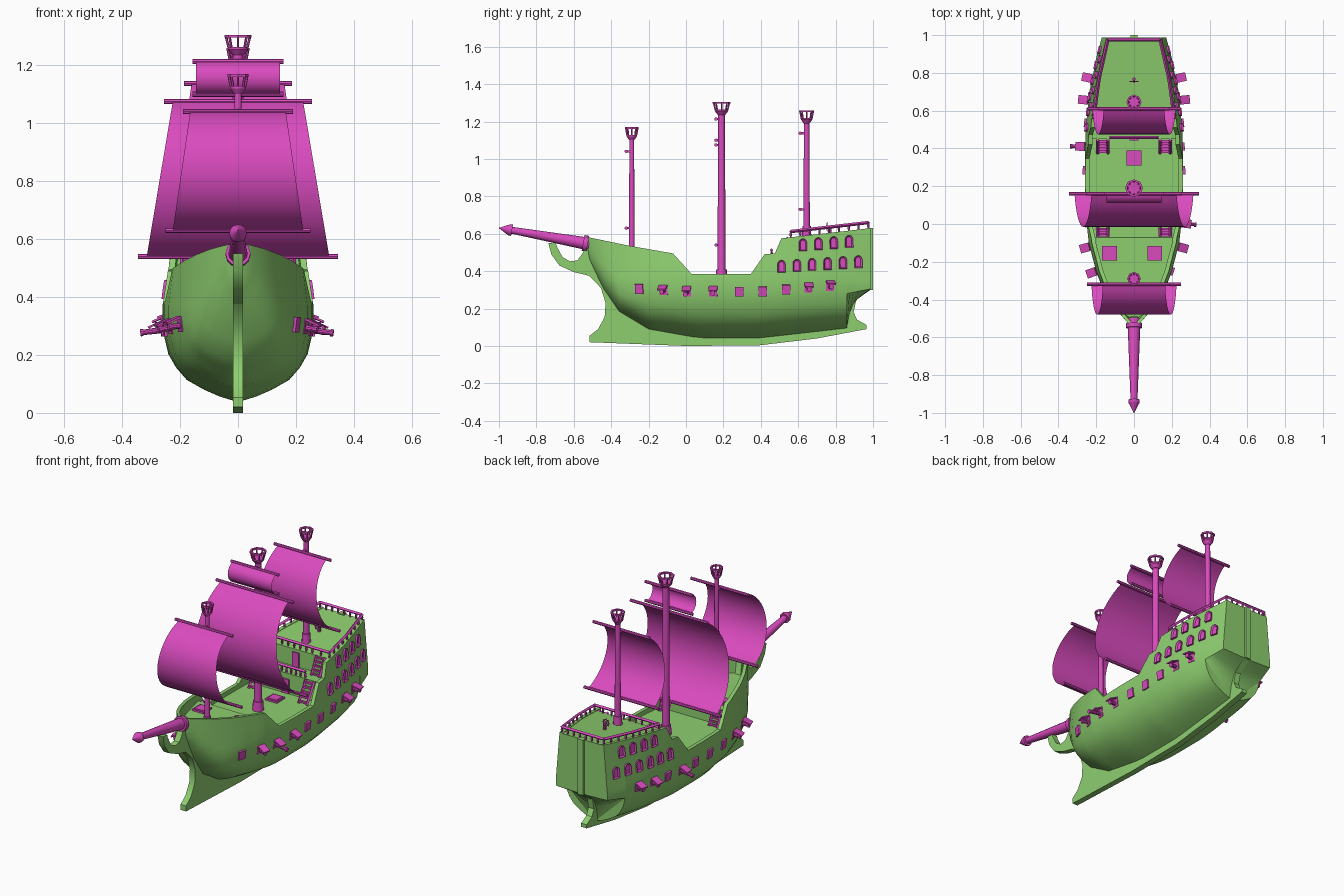
import bpy, bmesh, math
from mathutils import Matrix, Vector

if "Cube" in bpy.data.objects:
    bpy.data.objects.remove(bpy.data.objects["Cube"])

def material(name, col):
    m = bpy.data.materials.new(name)
    m.diffuse_color = col
    m.use_nodes = True
    m.node_tree.nodes["Principled BSDF"].inputs["Base Color"].default_value = m.diffuse_color
    return m

GREEN = material("hull_green", (0.27, 0.62, 0.16, 1))
PINK = material("rig_pink", (0.70, 0.07, 0.52, 1))

def finish(name, bm, mat, closed=True):
    if closed:
        bmesh.ops.recalc_face_normals(bm, faces=bm.faces)
    me = bpy.data.meshes.new(name)
    bm.to_mesh(me)
    bm.free()
    me.materials.append(mat)
    ob = bpy.data.objects.new(name, me)
    bpy.context.collection.objects.link(ob)
    bpy.ops.object.select_all(action='DESELECT')
    ob.select_set(True)
    bpy.context.view_layer.objects.active = ob
    bpy.ops.object.shade_smooth_by_angle(angle=math.radians(32))

def box(bm, c, s, m=Matrix()):
    bmesh.ops.create_cube(bm, size=1, matrix=m @ Matrix.Translation(c) @ Matrix.Diagonal((*s, 1)))

def cyl(bm, p, q, r1, r2=None, n=12):
    p, q = Vector(p), Vector(q)
    d = q - p
    m = Matrix.Translation((p + q) / 2) @ d.to_track_quat('Z', 'Y').to_matrix().to_4x4()
    bmesh.ops.create_cone(bm, cap_ends=True, segments=n, radius1=r1,
                          radius2=r1 if r2 is None else r2, depth=d.length, matrix=m)

def prism(bm, pts, vec):
    f = bm.faces.new([bm.verts.new(p) for p in pts])
    r = bmesh.ops.extrude_face_region(bm, geom=[f])
    bmesh.ops.translate(bm, vec=vec, verts=[v for v in r['geom'] if isinstance(v, bmesh.types.BMVert)])
    return [g for g in r['geom'] if isinstance(g, bmesh.types.BMFace)][0]

def lin(tab, t):
    if t <= tab[0][0]:
        return tab[0][1]
    for (a, u), (b, v) in zip(tab, tab[1:]):
        if t <= b:
            return u + (v - u) * (t - a) / (b - a)
    return tab[-1][1]

# Hull lines: beam, bottom, sheer, and section fullness
BEAM = [(-.54, .02), (-.5, .06), (-.45, .105), (-.35, .163), (-.25, .203), (-.1, .243), (.05, .26),
        (.25, .266), (.5, .26), (.7, .24), (.86, .205), (.99, .17)]
BOTTOM = [(-.54, .565), (-.517, .45), (-.44, .3), (-.357, .18), (-.2, .085), (.07, .037), (.39, .037), (.86, .09), (.99, .11)]
TOP = [(-.54, .585), (-.3, .535), (-.07, .495), (.03, .385), (.347, .385), (.42, .49), (.475, .495), (.51, .575), (.987, .63)]
FULL = [(0, 0), (.06, .22), (.23, .63), (.5, .88), (.75, .965), (1, 1)]

def hull_x(y, z):
    zb = lin(BOTTOM, y)
    s = lin(FULL, (z - zb) / max(.32 - zb, .13))
    return lin(BEAM, y) * s * (1 - max(0, z - .34) * .5)

def deck_z(y):
    zt = lin(TOP, y)
    d = .45 if y < -.07 else .355 if y < .45 else .475 if y < .55 else zt - .003
    return min(zt - .002, max(d, lin(BOTTOM, y) + .02))

def loft(name, ys, centre, edge):
    bm = bmesh.new()
    rings = []
    for y in ys:
        zb, zt, dk = edge(y), lin(TOP, y), deck_z(y)
        zm = max(.37, (zb + zt) / 2)
        zs = [zb + (zm - zb) * k for k in (0, .06, .13, .23, .36, .5, .75, 1)] + [(zm + zt) / 2, zt]
        half = [(hull_x(y, z), z) for z in zs]
        half += [(max(hull_x(y, zt) - .022, .002), zt), (max(hull_x(y, dk) - .022, .002), dk)]
        loop = [(0, centre(y))] + half + [(0, dk)] + [(-x, z) for x, z in reversed(half)]
        rings.append([bm.verts.new((x, y, z)) for x, z in loop])
    n = len(rings[0])
    for a, b in zip(rings, rings[1:]):
        for i in range(n):
            bm.faces.new((a[i], a[(i + 1) % n], b[(i + 1) % n], b[i]))
    bm.faces.new(rings[0])
    bm.faces.new(rings[-1])
    bmesh.ops.remove_doubles(bm, verts=bm.verts, dist=2e-4)
    finish(name, bm, GREEN)

bot = lambda y: lin(BOTTOM, y)
loft("hull", [-.54, -.53, -.517, -.5, -.475, -.44, -.4, -.357, -.3, -.25, -.2, -.15, -.1, -.0705, -.0695, -.02, .03,
              .1, .2, .347, .385, .42, .4495, .4505, .475, .51, .5495, .5505, .63, .7, .78, .86], bot, bot)
loft("stern_gallery", [.86, .875, .895, .92, .987],
     lambda y: lin([(.86, .09), (.875, .17), (.895, .22), (.92, .255), (.987, .3)], y),
     lambda y: lin([(.86, .28), (.987, .305)], y))

# Keel, beakhead loop and stern post
bm = bmesh.new()
KEEL = [(-.736, .55), (-.72, .49), (-.677, .43), (-.6, .395), (-.517, .375), (-.455, .31), (-.43, .23), (-.435, .155),
        (-.47, .09), (-.517, .053), (-.517, .02), (0, 0), (.39, .003), (.7, .04), (.965, .09), (.965, .112), (.915, .14),
        (.896, .18), (.91, .245), (.985, .3), (.84, .3), (.84, .12), (.39, .06), (.07, .06), (-.2, .11), (-.34, .2),
        (-.42, .32), (-.49, .45), (-.51, .57), (-.535, .57), (-.55, .5), (-.58, .458), (-.62, .452), (-.66, .475), (-.69, .53), (-.695, .548)]
prism(bm, [(-.018, y, z) for y, z in KEEL], (.036, 0, 0))
box(bm, (0, .985, .465), (.036, .03, .33))
finish("keel_and_stem", bm, GREEN)

# Bowsprit
bm = bmesh.new()
at = lambda y: (0, y, .547 + (-.53 - y) * .178)
cyl(bm, at(-.50), at(-.525), .034)
cyl(bm, at(-.525), at(-.55), .043)
cyl(bm, at(-.55), at(-.94), .033, .018)
cyl(bm, at(-.93), at(-.945), .03)
cyl(bm, at(-.945), at(-1.0), .03, .001)
finish("bowsprit", bm, PINK)

# Masts with crow's nests
for name, y, z0, z1, r, cr in [("fore", -.29, .44, 1.17, .014, .036), ("main", .19, .35, 1.305, .02, .047), ("mizzen", .645, .58, 1.26, .016, .04)]:
    bm = bmesh.new()
    cyl(bm, (0, y, z0), (0, y, z1 - .05), r * 1.1, r * .9)
    cyl(bm, (0, y, z0), (0, y, z0 + .06), r * 1.6, r * 1.4)
    finish(name + "_mast", bm, PINK)
    bm = bmesh.new()
    cyl(bm, (0, y, z1 - .07), (0, y, z1 - .05), r, cr * .75)
    cyl(bm, (0, y, z1 - .05), (0, y, z1 - .042), cr * .75)
    ring = lambda a, q, z: (q * math.cos(a), y + q * math.sin(a), z)
    for k in range(8):
        a, b = k * math.pi / 4, (k + 1) * math.pi / 4
        cyl(bm, ring(a, cr * .68, z1 - .045), ring(a, cr * .88, z1 - .006), .0045, n=6)
        prism(bm, [ring(a, cr, z1 - .01), ring(b, cr, z1 - .01), ring(b, cr * .76, z1 - .01), ring(a, cr * .76, z1 - .01)], (0, 0, .01))
    finish(name + "_crows_nest", bm, PINK)

# Sails: circular-arc sheets with a yard at each end
for name, y, za, zb, wa, wb, sag, ext in [("fore", -.32, 1.04, .63, .165, .225, .16, .025), ("main", .16, 1.075, .54, .225, .315, .175, .03),
                                          ("top", .16, 1.213, 1.1, .145, .145, .05, .012), ("mizzen", .61, 1.137, .73, .16, .22, .135, .027)]:
    bm = bmesh.new()
    c = (za - zb) / 2
    R = (c * c + sag * sag) / (2 * sag)
    amax = math.atan2(c, R - sag)
    rows = []
    for k in range(17):
        a = amax * (1 - k / 8)
        z = (za + zb) / 2 + R * math.sin(a)
        w = wb + (wa - wb) * (z - zb) / (za - zb)
        yy = y - (R * math.cos(a) - (R - sag))
        rows.append([bm.verts.new((s * w, yy, z)) for s in (-1, 1)])
    for p, q in zip(rows, rows[1:]):
        bm.faces.new((p[0], q[0], q[1], p[1]))
    finish(name + "_sail", bm, PINK, False)
    bm = bmesh.new()
    for z, w in ((za, wa), (zb, wb)):
        cyl(bm, (-w - ext, y, z), (w + ext, y, z), .009, n=8)
        box(bm, (0, y + .012, z), (.02, .026, .012))
    finish(name + "_yards", bm, PINK)

# Local frame on the hull skin: u along y, v upward, n outward
def skin(y, z, side):
    e, x = .01, hull_x(y, z)
    u = Vector(((hull_x(y + e, z) - hull_x(y - e, z)) / (2 * e), 1, 0)).normalized()
    v = Vector(((hull_x(y, z + e) - x) / e, 0, 1))
    n = u.cross(v).normalized()
    v = n.cross(u)
    m = Matrix((u, v, n)).transposed().to_4x4()
    m.translation = (x, y, z)
    return Matrix.Diagonal((side, 1, 1, 1)) @ m

# Arched stern windows
bm = bmesh.new()
WINDOWS = [(.51 + .082 * k, .425 + .005 * k) for k in range(6)] + [(.625 + .082 * k, .54 + .006 * k) for k in range(4)]
ARCH = [(-.021, -.033), (.021, -.033)] + [(.021 * math.cos(a * math.pi / 6), .012 + .021 * math.sin(a * math.pi / 6)) for a in range(7)]
for side in (-1, 1):
    for y, z in WINDOWS:
        m = skin(y, z, side)
        f = prism(bm, [m @ Vector((u, v, -.008)) for u, v in ARCH], m.to_3x3() @ Vector((0, 0, .018)))
        bmesh.ops.inset_region(bm, faces=[f], thickness=.007, use_even_offset=True)
        bmesh.ops.translate(bm, vec=m.to_3x3() @ Vector((0, 0, -.009)), verts=f.verts)
finish("stern_windows", bm, PINK)

# Gun ports: closed lids, open lids and cannon barrels
lids, guns = bmesh.new(), bmesh.new()
PORTS = [-.25, -.12, .005, .145, .285, .41, .535, .655, .77]
OPEN = {1: (1, 2, 3, 7, 8), -1: (0, 1, 5, 7, 8)}
for side in (-1, 1):
    for i, y in enumerate(PORTS):
        m = skin(y, .29 + max(0, y - .4) * .08 + max(0, -y) * .06, side)
        if i not in OPEN[side]:
            box(lids, (0, 0, 0), (.044, .052, .014), m)
            continue
        box(lids, (0, 0, 0), (.044, .05, .004), m)
        box(lids, (0, 0, .026), (.046, .007, .054), m @ Matrix.Translation((0, .026, 0)) @ Matrix.Rotation(.3, 4, 'X'))
        reach = .08 if (side, i) in ((1, 2), (-1, 5)) else .042
        cyl(guns, m @ Vector((0, -.004, -.02)), m @ Vector((0, -.004, reach)), .012, .009, 10)
        cyl(guns, m @ Vector((0, -.004, reach - .01)), m @ Vector((0, -.004, reach)), .0125, n=10)
finish("gun_port_lids", lids, PINK)
finish("cannons", guns, PINK)

# Railings round the poop and across the quarterdeck
def railing(name, pts, h, count):
    bm = bmesh.new()
    for (p, q), n in zip(zip(pts, pts[1:]), count):
        p, q = Vector(p), Vector(q)
        up = Vector((0, 0, h))
        cyl(bm, p + up, q + up, .009, n=4)
        for k in range(n):
            b = p.lerp(q, k / n)
            cyl(bm, b, b + up * .5, .004, .0065, 6)
            cyl(bm, b + up * .5, b + up, .0065, .004, 6)
    finish(name, bm, PINK)

edge = lambda s, y: (s * (hull_x(y, lin(TOP, y)) - .01), y, lin(TOP, y) - .003)
railing("poop_railing", [(-.1, .56, .578), edge(-1, .56), edge(-1, .765), edge(-1, .975), edge(1, .975), edge(1, .765), edge(1, .56),
                         (.1, .56, .578), (-.1, .56, .578)], .034, (2, 4, 4, 7, 4, 4, 2, 5))
railing("quarterdeck_railing", [(-.125, .458, .473), (.125, .458, .473), (.127, .458, .473)], .04, (8, 1))

# Stairs between decks
bm = bmesh.new()
for s in (-1, 1):
    for x, y0, z0, y1, z1 in [(.165, .375, .36, .445, .475), (.165, .495, .48, .548, .58), (.165, -.02, .36, -.065, .45)]:
        for k in range(5):
            t = (k + .5) / 5
            box(bm, (s * x, y0 + (y1 - y0) * t, z0 + (z1 - z0) * t), (.05, abs(y1 - y0) / 5, .01))
        for e in (-.027, .027):
            cyl(bm, (s * x + e, y0, z0), (s * x + e, y1, z1), .009, n=4)
finish("stairs", bm, PINK)

# Hatches and cabin doors
bm = bmesh.new()
for x, y, z in [(0, .35, .357), (-.13, -.155, .452), (.11, -.155, .452)]:
    box(bm, (x, y, z), (.078, .078, .016))
    box(bm, (x, y, z + .008), (.06, .06, .008))
finish("deck_hatches", bm, PINK)
bm = bmesh.new()
box(bm, (0, .548, .518), (.045, .012, .085))
box(bm, (0, .448, .4), (.05, .012, .085))
finish("cabin_doors", bm, PINK)

# Steering wheel
bm = bmesh.new()
c = Vector((0, .755, .637))
cyl(bm, (0, .768, .598), (0, .768, .642), .009, n=8)
cyl(bm, c - Vector((0, .006, 0)), c + Vector((0, .016, 0)), .006, n=8)
for k in range(8):
    d = [Vector((math.cos(a), 0, math.sin(a))) for a in (k * math.pi / 4, (k + 1) * math.pi / 4)]
    cyl(bm, c, c + d[0] * .026, .002, n=5)
    cyl(bm, c + d[0] * .019, c + d[1] * .019, .003, n=5)
finish("steering_wheel", bm, PINK)
